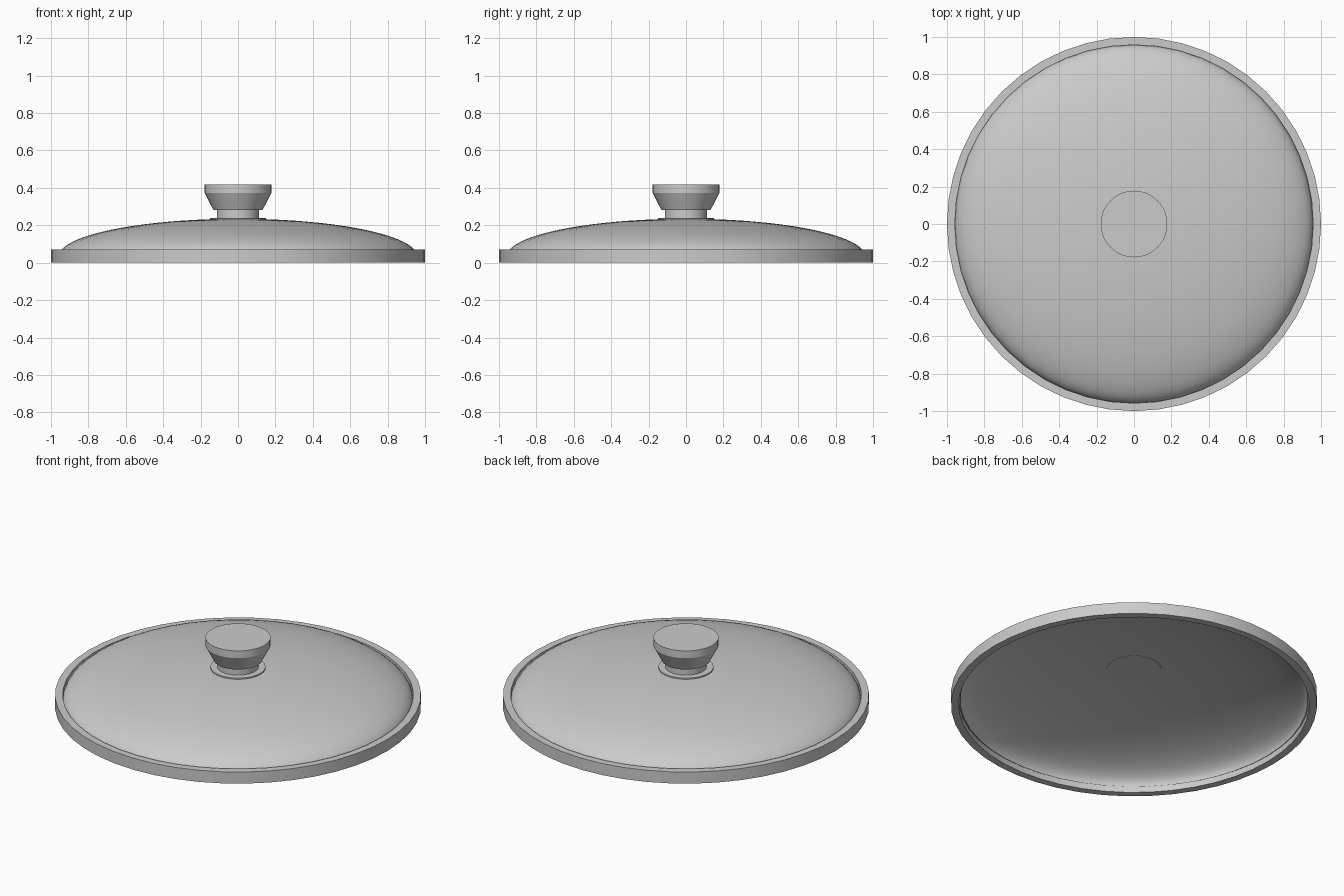
import bpy, bmesh, math

if "Cube" in bpy.data.objects:
    bpy.data.objects.remove(bpy.data.objects["Cube"])

SIDES = 48


def lathe(name, profile, closed=False, angle=30):
    """Spin an (r, z) profile around z; points at r=0 become the poles."""
    me = bpy.data.meshes.new(name)
    bm = bmesh.new()
    verts = [bm.verts.new((r, 0, z)) for r, z in profile]
    pairs = list(zip(verts, verts[1:]))
    if closed:
        pairs.append((verts[-1], verts[0]))
    edges = [bm.edges.new(p) for p in pairs]
    bmesh.ops.spin(bm, geom=verts + edges, axis=(0, 0, 1), cent=(0, 0, 0),
                   angle=math.tau, steps=SIDES, use_merge=True)
    bmesh.ops.remove_doubles(bm, verts=bm.verts, dist=1e-5)
    bmesh.ops.recalc_face_normals(bm, faces=bm.faces)
    bm.to_mesh(me)
    bm.free()
    ob = bpy.data.objects.new(name, me)
    bpy.context.collection.objects.link(ob)
    bpy.ops.object.select_all(action='DESELECT')
    bpy.context.view_layer.objects.active = ob
    ob.select_set(True)
    bpy.ops.object.shade_smooth_by_angle(angle=math.radians(angle))
    return ob


def arc(radius, base, height, n=20):
    """Quarter ellipse from the dome edge to its crown."""
    return [(radius * math.cos(i / n * math.pi / 2),
             base + height * math.sin(i / n * math.pi / 2)) for i in range(n + 1)]


# Flat-sided rim band
lathe("rim", [(0.958, 0), (1, 0), (1, 0.07), (0.958, 0.07)], closed=True)

# Thin domed lid panel
outer = arc(0.958, 0.035, 0.2)
inner = arc(0.95, 0.03, 0.195)
lathe("dome", inner[::-1] + outer)

# Washer passing through the crown
lathe("washer", [(0, 0.22), (0.15, 0.22), (0.15, 0.24), (0, 0.24)])

# Short neck under the grip
lathe("knob_neck", [(0, 0.235), (0.112, 0.235), (0.112, 0.29), (0, 0.29)])

# Flared grip
lathe("knob_grip", [(0, 0.283), (0.132, 0.283), (0.178, 0.373),
                    (0.178, 0.417), (0, 0.417)], angle=20)
